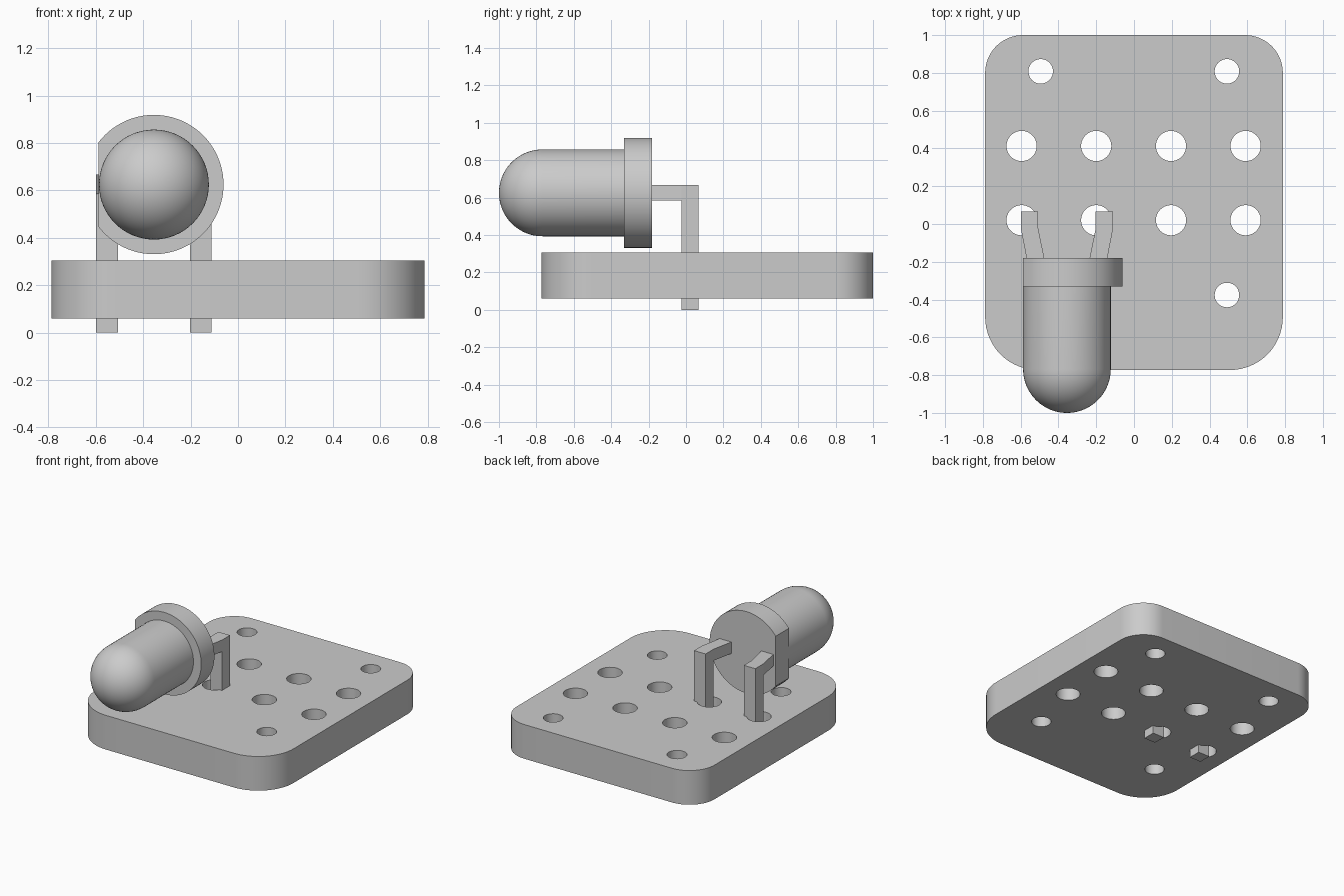
import bpy, bmesh, math

if "Cube" in bpy.data.objects:
    bpy.data.objects.remove(bpy.data.objects["Cube"])

grey = bpy.data.materials.new("light grey")
grey.diffuse_color = (0.6, 0.6, 0.6, 1)
grey.use_nodes = True
grey.node_tree.nodes["Principled BSDF"].inputs["Base Color"].default_value = grey.diffuse_color

LED_X, LED_Z = -0.355, 0.625


def arc(cx, cy, r, a0, a1, n):
    """Points along an arc, angles in degrees."""
    return [(cx + r * math.cos(math.radians(a0 + (a1 - a0) * i / n)),
             cy + r * math.sin(math.radians(a0 + (a1 - a0) * i / n))) for i in range(n + 1)]


def finish(obj, smooth=True):
    """Weld, fix normals, assign the material and shade."""
    bm = bmesh.new()
    bm.from_mesh(obj.data)
    bmesh.ops.remove_doubles(bm, verts=bm.verts, dist=1e-4)
    bmesh.ops.recalc_face_normals(bm, faces=bm.faces)
    bm.to_mesh(obj.data)
    bm.free()
    obj.data.materials.clear()
    obj.data.materials.append(grey)
    if smooth:
        bpy.ops.object.select_all(action='DESELECT')
        obj.select_set(True)
        bpy.context.view_layer.objects.active = obj
        bpy.ops.object.shade_smooth_by_angle(angle=math.radians(30))


def new_object(name, bm):
    mesh = bpy.data.meshes.new(name)
    bm.to_mesh(mesh)
    bm.free()
    obj = bpy.data.objects.new(name, mesh)
    bpy.context.collection.objects.link(obj)
    return obj


def prism(name, loops, thickness, location, rotation=(0, 0, 0)):
    """Extrude a flat outline; any further loops become holes."""
    curve = bpy.data.curves.new(name, 'CURVE')
    curve.dimensions = '2D'
    curve.fill_mode = 'BOTH'
    curve.extrude = thickness / 2
    for loop in loops:
        spline = curve.splines.new('POLY')
        spline.points.add(len(loop) - 1)
        for p, (x, y) in zip(spline.points, loop):
            p.co = (x, y, 0, 1)
        spline.use_cyclic_u = True
    obj = bpy.data.objects.new(name, curve)
    obj.location, obj.rotation_euler = location, rotation
    bpy.context.collection.objects.link(obj)
    bpy.ops.object.select_all(action='DESELECT')
    obj.select_set(True)
    bpy.context.view_layer.objects.active = obj
    bpy.ops.object.convert(target='MESH')
    obj = bpy.context.view_layer.objects.active
    finish(obj)
    return obj


# base plate: larger front corners, smaller back corners, grid of holes
W, Y0, Y1, RF, RB = 0.788, -0.773, 1.0, 0.28, 0.2
outline = (arc(W - RB, Y1 - RB, RB, 0, 90, 16) + arc(-W + RB, Y1 - RB, RB, 90, 180, 16)
           + arc(-W + RF, Y0 + RF, RF, 180, 270, 16) + arc(W - RF, Y0 + RF, RF, 270, 360, 16))
holes = [(x, y, 0.08) for x in (-0.595, -0.2, 0.196, 0.591) for y in (0.413, 0.02)]
holes += [(x, y, 0.065) for x in (-0.494, 0.492) for y in (0.808, -0.376)]
prism("base_plate", [outline] + [arc(x, y, r, 0, 360, 40)[:-1] for x, y, r in holes],
      0.246, (0, 0, 0.182))

# bulb flange: disc with one flat side
R, FLAT = 0.294, 0.233
a = math.degrees(math.acos(-FLAT / R))
prism("bulb_flange", [arc(0, 0, R, -a, a, 72)], 0.15, (LED_X, -0.256, LED_Z),
      (math.pi / 2, 0, 0))

# bulb: dome and barrel turned about the y axis
BR = 0.232
profile = arc(-1 + BR, 0, BR, 180, 90, 20) + [(-0.3, BR), (-0.3, 0)]
bm = bmesh.new()
verts = [bm.verts.new((LED_X + r, y, LED_Z)) for y, r in profile]
edges = [bm.edges.new(pair) for pair in zip(verts, verts[1:])]
bmesh.ops.spin(bm, geom=verts + edges, cent=(LED_X, 0, LED_Z), axis=(0, 1, 0),
               angle=2 * math.pi, steps=64)
finish(new_object("bulb", bm))

# bent leads: (lower y, lower z, upper y, upper z, inner x, outer x) per section
sections = [(-0.19, 0.585, -0.19, 0.668, 0.118, 0.212),
            (-0.024, 0.585, -0.024, 0.668, 0.152, 0.244),
            (-0.024, 0.585, 0.067, 0.668, 0.152, 0.244),
            (-0.024, 0, 0.067, 0, 0.152, 0.244)]
for side, name in ((-1, "left_lead"), (1, "right_lead")):
    bm = bmesh.new()
    rings = []
    for ly, lz, uy, uz, xi, xo in sections:
        xi, xo = LED_X + side * xi, LED_X + side * xo
        rings.append([bm.verts.new(c) for c in
                      ((xi, ly, lz), (xo, ly, lz), (xo, uy, uz), (xi, uy, uz))])
    for r0, r1 in zip(rings, rings[1:]):
        for i in range(4):
            j = (i + 1) % 4
            bm.faces.new((r0[i], r0[j], r1[j], r1[i]))
    bm.faces.new(rings[0])
    bm.faces.new(rings[-1])
    finish(new_object(name, bm), smooth=False)
